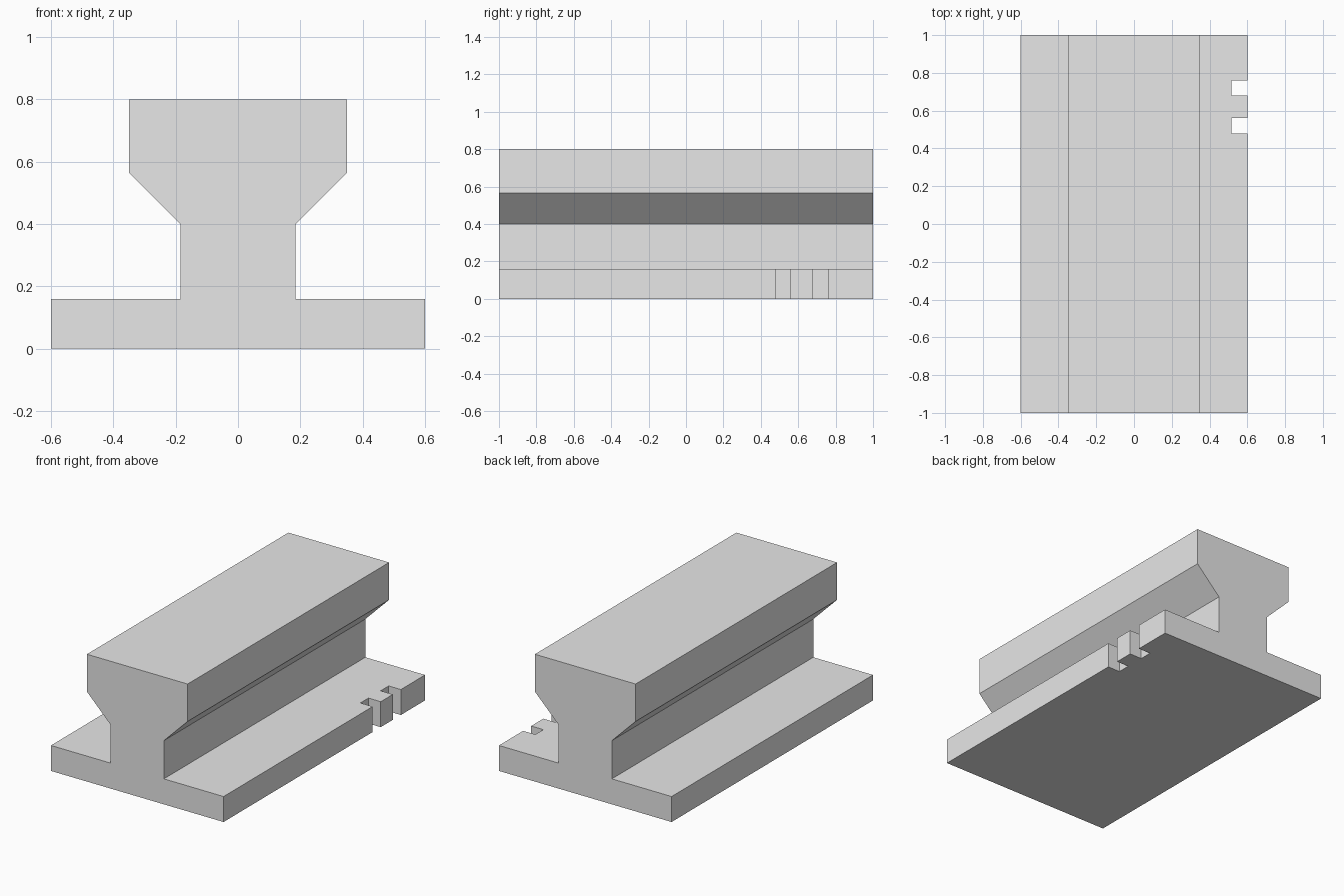
import bpy
import bmesh

HALF_LENGTH = 1.0
FOOT_HALF, FOOT_TOP = 0.6, 0.16
WEB_HALF, WEB_TOP = 0.185, 0.4
HEAD_HALF, HEAD_BOTTOM, HEAD_TOP = 0.35, 0.565, 0.8
NOTCH_INNER = 0.515
NOTCHES = [(0.48, 0.56), (0.68, 0.76)]

default = bpy.data.objects.get("Cube")
if default:
    bpy.data.objects.remove(default, do_unlink=True)

grey = bpy.data.materials.new("light grey")
grey.use_nodes = True
grey.diffuse_color = (0.8, 0.8, 0.8, 1)
grey.node_tree.nodes["Principled BSDF"].inputs["Base Color"].default_value = grey.diffuse_color


def prism(name, outline, direction):
    """Extrude a closed 3D outline along a direction into a solid object."""
    bm = bmesh.new()
    face = bm.faces.new([bm.verts.new(p) for p in outline])
    top = bmesh.ops.extrude_face_region(bm, geom=[face], use_keep_orig=True)
    moved = [v for v in top["geom"] if isinstance(v, bmesh.types.BMVert)]
    bmesh.ops.translate(bm, verts=moved, vec=direction)
    bmesh.ops.recalc_face_normals(bm, faces=bm.faces)
    mesh = bpy.data.meshes.new(name)
    bm.to_mesh(mesh)
    bm.free()
    mesh.materials.append(grey)
    obj = bpy.data.objects.new(name, mesh)
    bpy.context.collection.objects.link(obj)
    return obj


# Rail: mirrored half profile of foot, web and head, swept along its length
right_half = [(FOOT_HALF, 0), (FOOT_HALF, FOOT_TOP), (WEB_HALF, FOOT_TOP),
              (WEB_HALF, WEB_TOP), (HEAD_HALF, HEAD_BOTTOM), (HEAD_HALF, HEAD_TOP)]
profile = right_half + [(-x, z) for x, z in reversed(right_half)]
rail = prism("rail", [(x, -HALF_LENGTH, z) for x, z in profile], (0, 2 * HALF_LENGTH, 0))

# Two square notches through the edge of the foot
cutters = []
for y0, y1 in NOTCHES:
    plan = [(NOTCH_INNER, y0), (0.7, y0), (0.7, y1), (NOTCH_INNER, y1)]
    cutter = prism("notch_cutter", [(x, y, -0.1) for x, y in plan], (0, 0, 0.4))
    cutter.hide_render = True
    cut = rail.modifiers.new("notch", "BOOLEAN")
    cut.operation = "DIFFERENCE"
    cut.solver = "EXACT"
    cut.object = cutter
    cutters.append(cutter)

# Bake the cuts and discard the cutters
bpy.context.view_layer.update()
evaluated = rail.evaluated_get(bpy.context.evaluated_depsgraph_get())
finished = bpy.data.meshes.new_from_object(evaluated)
rail.modifiers.clear()
rail.data = finished
for cutter in cutters:
    bpy.data.objects.remove(cutter, do_unlink=True)
